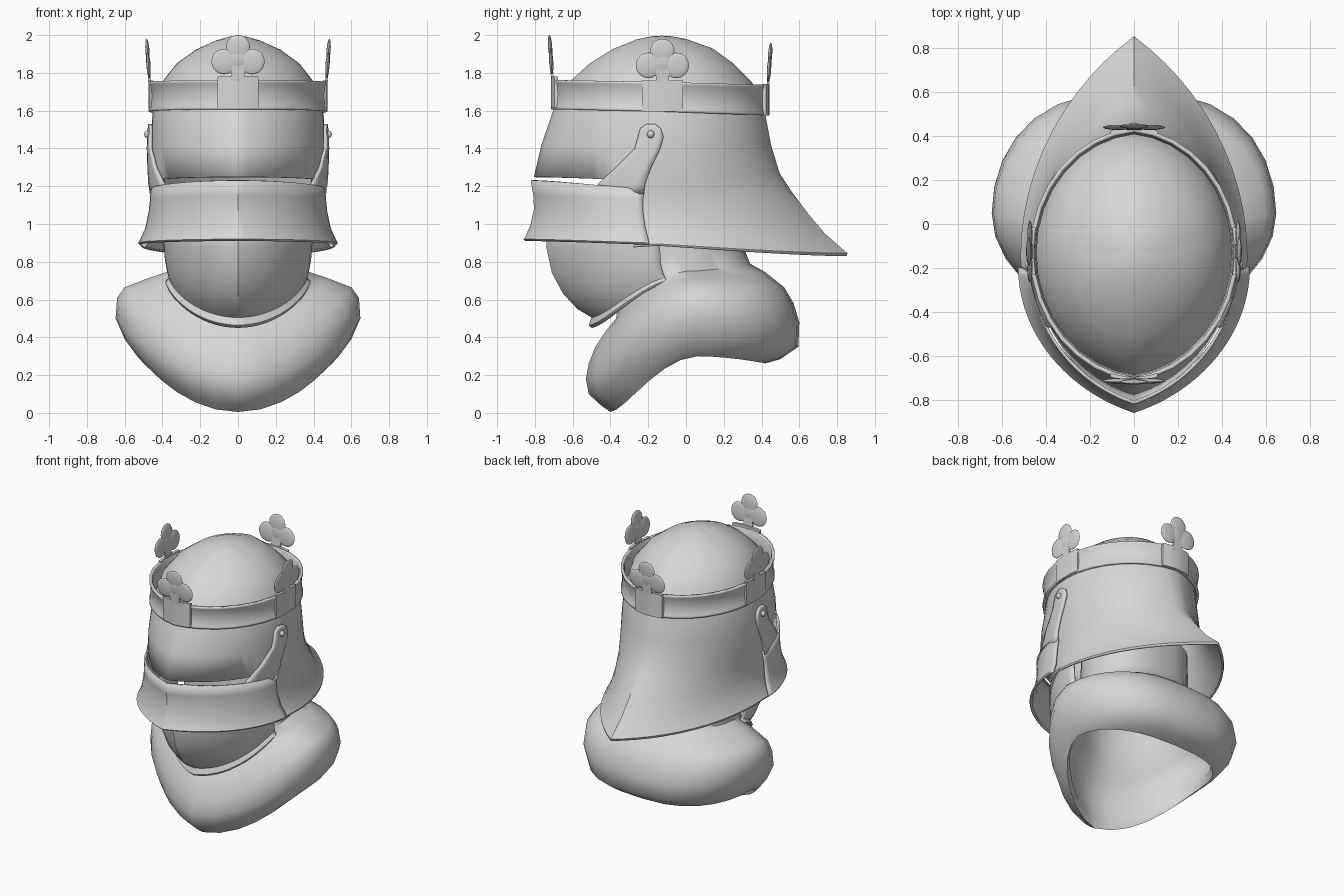
import bpy, bmesh, math
from mathutils import Matrix, Vector
from mathutils.bvhtree import BVHTree

if "Cube" in bpy.data.objects:
    bpy.data.objects.remove(bpy.data.objects["Cube"])

steel = bpy.data.materials.new("grey steel")
steel.diffuse_color = (0.68, 0.68, 0.68, 1)
steel.use_nodes = True
steel.node_tree.nodes["Principled BSDF"].inputs["Base Color"].default_value = steel.diffuse_color


def finish(name, bm, thick=0, angle=35):
    me = bpy.data.meshes.new(name)
    bm.to_mesh(me)
    bm.free()
    me.materials.append(steel)
    ob = bpy.data.objects.new(name, me)
    bpy.context.collection.objects.link(ob)
    if thick:
        mod = ob.modifiers.new("thickness", 'SOLIDIFY')
        mod.thickness, mod.offset = thick, -1
    bpy.ops.object.select_all(action='DESELECT')
    ob.select_set(True)
    bpy.context.view_layer.objects.active = ob
    bpy.ops.object.shade_smooth_by_angle(angle=math.radians(angle))
    return ob


def ring_point(row, t, square, zpow):
    """Row: front y, back y, half width, centre y, z front/side/back, front/back pointedness."""
    yf, yb, w, yc, zf, zs, zb, pf, pb = row
    s, c = math.sin(t), math.cos(t)
    a = abs((t + math.pi) % (2 * math.pi) - math.pi)
    lin = 1 - 2 * a / math.pi
    front = c >= 0
    p, d, z = (pf, yc - yf, zf) if front else (pb, yb - yc, zb)
    x = w * math.copysign(abs(s) ** (1 if front else square), s)
    return Vector((x, yc - d * (c * (1 - p) + lin * p), zs + (z - zs) * abs(c) ** zpow))


def loft(rows, n=48, limit=None, square=1, zpow=1, skip=lambda i, a: False):
    """Skin rings from top to bottom; limit gives an open arc about the front."""
    bm = bmesh.new()
    a0, a1 = (-limit, limit) if limit else (0, 360)
    count = n + 1 if limit else n
    g = [[bm.verts.new(ring_point(r, math.radians(a0 + (a1 - a0) * j / n), square, zpow))
          for j in range(count)] for r in rows]
    for i in range(len(rows) - 1):
        for j in range(n):
            k = (j + 1) % count
            mid = a0 + (a1 - a0) * (j + .5) / n
            if not skip(i, min(mid % 360, 360 - mid % 360)):
                bm.faces.new((g[i][j], g[i + 1][j], g[i + 1][k], g[i][k]))
    loose = [v for v in bm.verts if not v.link_faces]
    bmesh.ops.delete(bm, geom=loose, context='VERTS')
    bmesh.ops.remove_doubles(bm, verts=bm.verts[:], dist=.0002)
    return bm


# Skull with a ridge, open face and a pointed neck guard
skull = [
    (-.13, -.13, 0, -.13, 1.997, 1.997, 1.997, .1, .1),
    (-.18, -.08, .05, -.13, 1.994, 1.990, 1.994, .15, .15),
    (-.26, .00, .12, -.13, 1.978, 1.969, 1.98, .2, .2),
    (-.39, .14, .225, -.13, 1.925, 1.922, 1.93, .2, .2),
    (-.51, .25, .325, -.13, 1.85, 1.85, 1.85, .2, .2),
    (-.62, .35, .403, -.13, 1.75, 1.75, 1.75, .2, .15),
    (-.70, .42, .452, -.13, 1.61, 1.60, 1.58, .22, .15),
    (-.765, .45, .464, -.13, 1.42, 1.42, 1.42, .27, .2),
    (-.805, .495, .462, -.13, 1.25, 1.225, 1.27, .31, .25),
    (-.78, .56, .453, -.13, 1.16, 1.15, 1.17, .3, .35),
    (-.72, .65, .456, -.13, 1.05, 1.06, 1.05, .3, .45),
    (-.70, .735, .475, -.13, .96, .98, .95, .3, .55),
    (-.70, .82, .503, -.14, .88, .915, .875, .3, .6),
    (-.70, .855, .517, -.15, .86, .895, .845, .3, .6),
    (-.70, .85, .515, -.15, .85, .885, .83, .3, .6)]
whole = loft(skull)
tree = BVHTree.FromBMesh(whole)
whole.free()
finish("skull", loft(skull, skip=lambda i, a: i >= 8 and a < (60 if i < 11 else 75)), .014)

# Flared lower visor plate below the eye slit
visor = [
    (-.822, 0, .462, -.22, 1.23, 1.185, 1, .4, 0),
    (-.808, 0, .466, -.228, 1.15, 1.13, 1, .4, 0),
    (-.805, 0, .472, -.228, 1.08, 1.07, 1, .4, 0),
    (-.825, 0, .490, -.215, .99, .98, 1, .4, 0),
    (-.85, 0, .517, -.20, .935, .92, 1, .4, 0),
    (-.86, 0, .528, -.195, .92, .90, 1, .4, 0),
    (-.85, 0, .523, -.195, .91, .89, 1, .4, 0)]
finish("visor", loft(visor, limit=90), .014)


def side_x(y, z):
    hit = tree.ray_cast(Vector((2, y, z)), Vector((-1, 0, 0)))[0]
    return hit.x + .02


# Visor arms that follow the skull, and their pivots
arm = [(1.16, -.47, -.226), (1.20, -.475, -.220), (1.22, -.46, -.216), (1.30, -.37, -.185),
       (1.40, -.272, -.137), (1.46, -.255, -.12), (1.505, -.243, -.132), (1.53, -.21, -.165)]
for side, label in ((1, "right"), (-1, "left")):
    bm = bmesh.new()
    g = []
    for z, ya, yb in arm:
        ys = [ya + (yb - ya) * k / 5 for k in range(6)]
        g.append([bm.verts.new((side * side_x(y, z), y, z)) for y in ys])
    for i in range(len(g) - 1):
        for k in range(5):
            f = (g[i][k], g[i][k + 1], g[i + 1][k + 1], g[i + 1][k])
            bm.faces.new(f if side > 0 else f[::-1])
    finish("visor_arm_" + label, bm, .016)
    bm = bmesh.new()
    x = side * side_x(-.187, 1.475)
    bmesh.ops.create_uvsphere(bm, u_segments=12, v_segments=8, radius=.02,
                              matrix=Matrix.Translation((x, -.187, 1.475)))
    finish("pivot_" + label, bm)

# Chin guard with a rolled lower lip
chin = [
    (-.735, 0, .40, -.14, 1.02, 1.02, 1, .4, 0),
    (-.74, 0, .395, -.14, .88, .90, 1, .4, 0),
    (-.71, 0, .388, -.135, .74, .82, 1, .45, 0),
    (-.65, 0, .380, -.13, .63, .77, 1, .45, 0),
    (-.575, 0, .372, -.12, .55, .735, 1, .45, 0),
    (-.50, 0, .365, -.11, .505, .715, 1, .4, 0),
    (-.515, 0, .385, -.10, .465, .70, 1, .4, 0),
    (-.50, 0, .382, -.10, .45, .69, 1, .4, 0)]
finish("chin_guard", loft(chin, n=32, limit=90, zpow=1.4), .012)

# Padded collar: neck, shoulder roll, lower edge and inside lining
collar = [
    (-.30, .28, .37, 0, 1.15, 1.15, 1.15, 0, 0),
    (-.33, .295, .365, 0, .75, .85, .90, 0, 0),
    (-.37, .34, .365, 0, .50, .75, .79, .1, .1),
    (-.42, .42, .47, .02, .44, .715, .745, .25, .1),
    (-.48, .52, .60, .04, .35, .665, .665, .4, 0),
    (-.515, .57, .64, .05, .26, .61, .58, .5, 0),
    (-.53, .60, .648, .05, .18, .50, .48, .5, 0),
    (-.515, .595, .60, .06, .10, .39, .35, .5, 0),
    (-.45, .50, .545, .06, .04, .315, .285, .5, 0),
    (-.40, .42, .52, .06, .005, .30, .262, .4, 0),
    (-.385, .41, .50, .06, .06, .34, .30, .4, 0),
    (-.42, .50, .56, .05, .20, .48, .45, .45, 0),
    (-.38, .45, .50, .04, .36, .60, .60, .35, 0),
    (-.33, .30, .34, 0, .52, .70, .74, .1, 0),
    (-.29, .27, .345, 0, 1.13, 1.13, 1.13, 0, 0)]
finish("collar", loft(collar, n=28, square=.75, zpow=1.8), angle=60)

# Crown band with raised rims
band = []
for f, o in ((0, .006), (.08, .006), (.14, 0), (.5, -.004), (.86, 0), (.92, .006), (1, .006)):
    zf, zs, zb = (1.762 - .155 * f, 1.752 - .157 * f, 1.737 - .162 * f)
    band.append((-.71 - o, .432 + o, .468 + o, -.13, zf, zs, zb, .15, .12))
finish("crown_band", loft(band, n=32), .02)

# Clover ornaments on four curved base plates
spots = (("front", 0, 0, -.708, .015, 1.6), ("back", 180, 0, .434, -.025, 1.5),
         ("right", 90, .468, -.125, -.005, .7), ("left", -90, -.468, -.125, -.005, .7))
for label, turn, x, y, lift, bend in spots:
    bm = bmesh.new()
    place = Matrix.Translation((x, y, lift)) @ Matrix.Rotation(math.radians(turn), 4, 'Z')
    lean = (Matrix.Translation((0, 0, 1.76)) @ Matrix.Rotation(math.radians(4), 4, 'X')
            @ Matrix.Translation((0, 0, -1.76)))
    # base plate bent around the band
    xs = [-.108 + .036 * k for k in range(7)]
    g = [[[bm.verts.new((u, v + bend * u * u, z)) for z in (1.6, 1.766)]
          for v in (-.007, .012)] for u in xs]
    for a, b in zip(g, g[1:]):
        for (p, q), (r, s) in (((0, 0), (0, 1)), ((0, 1), (1, 1)), ((1, 1), (1, 0)), ((1, 0), (0, 0))):
            bm.faces.new((a[p][q], b[p][q], b[r][s], a[r][s]))
    for e in (g[0], g[-1]):
        bm.faces.new((e[0][0], e[0][1], e[1][1], e[1][0]))
    bmesh.ops.recalc_face_normals(bm, faces=bm.faces[:])
    bmesh.ops.transform(bm, matrix=place, verts=bm.verts[:])
    # lobes and stem
    for cx, cz, r in ((-.073, 1.845, .068), (.073, 1.845, .068), (0, 1.922, .064), (0, 1.86, .05)):
        m = (place @ lean @ Matrix.Translation((cx, 0, cz))
             @ Matrix.Diagonal((r, .011, r, 1)))
        bmesh.ops.create_uvsphere(bm, u_segments=20, v_segments=10, radius=1, matrix=m)
    m = place @ lean @ Matrix.Translation((0, 0, 1.80)) @ Matrix.Diagonal((.07, .014, .12, 1))
    bmesh.ops.create_cube(bm, size=1, matrix=m)
    finish("clover_" + label, bm)
